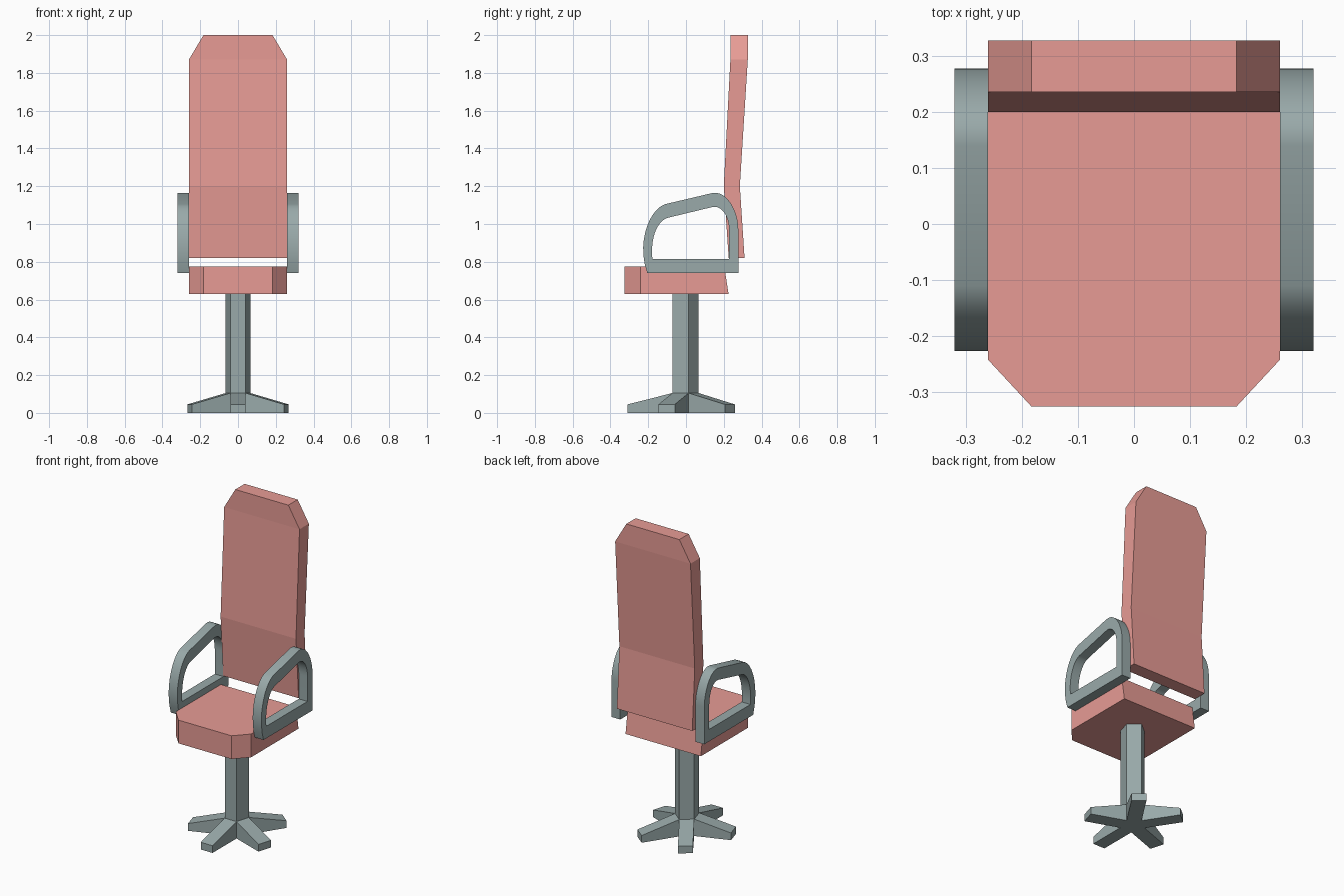
import bpy, bmesh
from math import sin, cos, pi, radians
from mathutils import Vector
from mathutils.geometry import interpolate_bezier

if "Cube" in bpy.data.objects:
    bpy.data.objects.remove(bpy.data.objects["Cube"])


def material(name, rgb):
    m = bpy.data.materials.new(name)
    m.diffuse_color = (*rgb, 1)
    m.use_nodes = True
    m.node_tree.nodes["Principled BSDF"].inputs["Base Color"].default_value = m.diffuse_color
    return m


PINK = material("pink_upholstery", (0.80, 0.33, 0.30))
METAL = material("grey_metal", (0.32, 0.40, 0.40))


def finish(bm, name, mat):
    bmesh.ops.recalc_face_normals(bm, faces=bm.faces)
    me = bpy.data.meshes.new(name)
    bm.to_mesh(me)
    bm.free()
    me.materials.append(mat)
    ob = bpy.data.objects.new(name, me)
    bpy.context.collection.objects.link(ob)
    return ob


def loft(name, loops, mat, closed=False):
    """Skin equal-length loops; cap the ends unless closed into a ring."""
    bm = bmesh.new()
    rows = [[bm.verts.new(p) for p in loop] for loop in loops]
    n = len(rows[0])
    pairs = list(zip(rows, rows[1:])) + ([(rows[-1], rows[0])] if closed else [])
    for a, b in pairs:
        for i in range(n):
            j = (i + 1) % n
            bm.faces.new((a[i], a[j], b[j], b[i]))
    if not closed:
        bm.faces.new(rows[0])
        bm.faces.new(rows[-1])
    return finish(bm, name, mat)


# Seat: chamfered front corners, slanted rear edge
def seat_outline(z, rear):
    half = [(0.26, rear), (0.26, -0.242), (0.183, -0.325)]
    return [(x, y, z) for x, y in half] + [(-x, y, z) for x, y in reversed(half)]


loft("seat", [seat_outline(0.63, 0.225), seat_outline(0.775, 0.203)], PINK)

# Backrest: bent slab with chamfered top corners (z, front y, back y, half width)
sections = [(0.82, 0.226, 0.31, 0.26), (1.2, 0.2, 0.285, 0.26),
            (1.87, 0.235, 0.327, 0.26), (2.0, 0.235, 0.327, 0.183)]
loft("backrest", [[(-w, f, z), (w, f, z), (w, b, z), (-w, b, z)]
                  for z, f, b, w in sections], PINK)


# Armrests: closed loop frames with curved upper corners, in (y, z)
def arm_profile(corner, back, front):
    pts = [Vector((*corner, 0))]
    for curve in (back, front):
        pts += interpolate_bezier(*[Vector((*p, 0)) for p in curve], 12)
    return pts


outer = arm_profile((0.277, 0.74),
                    [(0.277, 0.97), (0.277, 1.07), (0.215, 1.178), (0.14, 1.164)],
                    [(-0.11, 1.105), (-0.19, 1.08), (-0.265, 0.91), (-0.205, 0.74)])
inner = arm_profile((0.228, 0.815),
                    [(0.228, 0.97), (0.228, 1.04), (0.19, 1.1), (0.14, 1.09)],
                    [(-0.10, 1.032), (-0.15, 1.015), (-0.19, 0.93), (-0.178, 0.815)])
for side, s in (("left", -1), ("right", 1)):
    loops = [[(s * x, p.x, p.y) for p in prof]
             for x, prof in ((0.26, outer), (0.32, outer), (0.32, inner), (0.26, inner))]
    arm = loft(side + "_armrest", loops, METAL, closed=True)
    bpy.ops.object.select_all(action='DESELECT')
    arm.select_set(True)
    bpy.context.view_layer.objects.active = arm
    bpy.ops.object.shade_smooth_by_angle(angle=radians(30))

# Pedestal: pentagonal column with a foot extruded from each lower side
R, REACH, CY = 0.077, 0.299, -0.01
bm = bmesh.new()
rings = [[bm.verts.new((R * cos(a), R * sin(a), z))
          for a in (pi / 2 + k * 2 * pi / 5 for k in range(5))]
         for z in (0, 0.105, 0.63)]
bm.faces.new(rings[0])
bm.faces.new(rings[2])
lower = []
for level in (0, 1):
    a, b = rings[level], rings[level + 1]
    for i in range(5):
        j = (i + 1) % 5
        face = bm.faces.new((a[i], a[j], b[j], b[i]))
        if level == 0:
            lower.append(face)
bm.normal_update()
feet = bmesh.ops.extrude_discrete_faces(bm, faces=lower)["faces"]
for face in feet:
    mid = face.calc_center_median()
    out = Vector((mid.x, mid.y, 0)).normalized() * (REACH - R * cos(pi / 5))
    for v in face.verts:
        v.co += out
        v.co.z = min(v.co.z, 0.045)
bmesh.ops.remove_doubles(bm, verts=bm.verts, dist=1e-5)
bmesh.ops.scale(bm, vec=(0.9, 1, 1), verts=bm.verts)
bmesh.ops.translate(bm, vec=(0, CY, 0), verts=bm.verts)
finish(bm, "pedestal", METAL)
